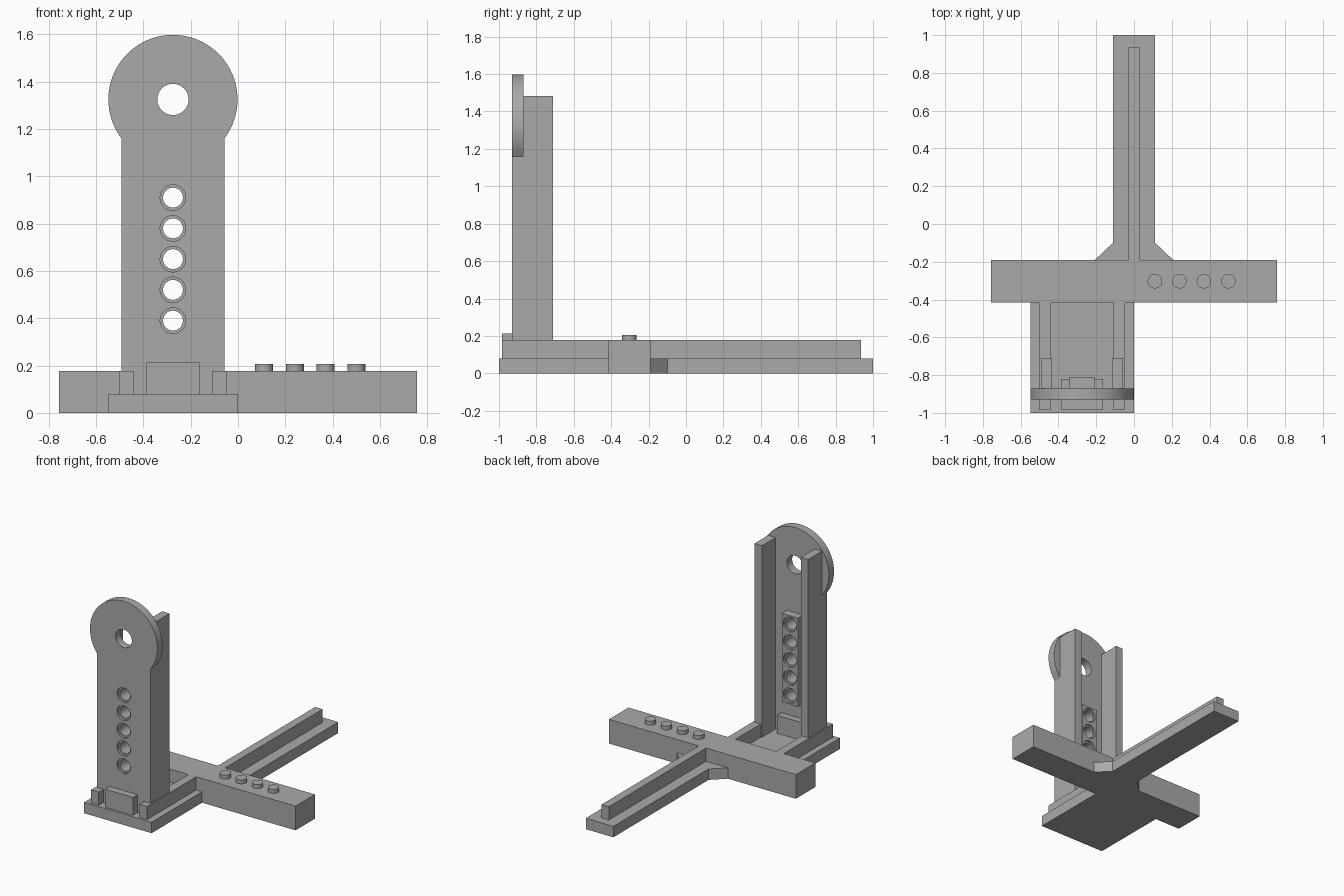
import bpy, bmesh
from math import sin, cos, acos, pi
from mathutils import Vector, Matrix

cube = bpy.data.objects.get("Cube")
if cube:
    bpy.data.objects.remove(cube, do_unlink=True)

grey = bpy.data.materials.new("plain_grey")
grey.use_nodes = True
colour = (0.4, 0.4, 0.4, 1)
grey.diffuse_color = colour
grey.node_tree.nodes["Principled BSDF"].inputs["Base Color"].default_value = colour


def add(name, bm):
    bmesh.ops.recalc_face_normals(bm, faces=bm.faces)
    mesh = bpy.data.meshes.new(name)
    bm.to_mesh(mesh)
    bm.free()
    mesh.materials.append(grey)
    ob = bpy.data.objects.new(name, mesh)
    bpy.context.collection.objects.link(ob)
    return ob


def box(name, x, y, z):
    bm = bmesh.new()
    bmesh.ops.create_cube(bm, size=1)
    for v in bm.verts:
        v.co = [lo + (c + 0.5) * (hi - lo) for c, (lo, hi) in zip(v.co, (x, y, z))]
    return add(name, bm)


def prism(name, points, direction):
    bm = bmesh.new()
    face = bm.faces.new([bm.verts.new(p) for p in points])
    new = bmesh.ops.extrude_face_region(bm, geom=[face], use_keep_orig=True)["geom"]
    verts = [g for g in new if isinstance(g, bmesh.types.BMVert)]
    bmesh.ops.translate(bm, verts=verts, vec=Vector(direction))
    return add(name, bm)


def cylinder(name, centre, radius, depth, axis="Z"):
    bm = bmesh.new()
    turn = Matrix.Rotation(pi / 2, 4, "X") if axis == "Y" else Matrix()
    bmesh.ops.create_cone(bm, cap_ends=True, segments=48, radius1=radius, radius2=radius,
                          depth=depth, matrix=Matrix.Translation(centre) @ turn)
    return add(name, bm)


def select(ob):
    bpy.ops.object.select_all(action="DESELECT")
    ob.select_set(True)
    bpy.context.view_layer.objects.active = ob


def combine(ob, tool, operation):
    mod = ob.modifiers.new("combine", "BOOLEAN")
    mod.operation, mod.solver, mod.object = operation, "EXACT", tool
    select(ob)
    bpy.ops.object.modifier_apply(modifier=mod.name)
    bpy.data.objects.remove(tool, do_unlink=True)


def smooth(ob):
    select(ob)
    bpy.ops.object.shade_smooth_by_angle(angle=0.6)


LOW, HIGH = 0.08, 0.177         # plate and rail heights
BAR = (-0.415, -0.19)           # crossbar depth
MID = -0.275                    # tower centre line
FRONT, BACK = -0.93, -0.87      # panel faces

# Base: front plate, crossbar, long back leg with rib
box("front_plate", (-0.547, 0), (-1, BAR[0]), (0, LOW))
box("crossbar", (-0.757, 0.757), BAR, (0, HIGH))
box("back_leg", (-0.112, 0.112), (BAR[1], 1), (0, LOW))
box("back_leg_rib", (-0.03, 0.03), (BAR[1], 0.935), (LOW, HIGH))
for side, s in (("left", 1), ("right", -1)):
    prism(side + "_gusset",
          [(s * 0.112, BAR[1], 0), (s * 0.207, BAR[1], 0), (s * 0.112, -0.1, 0)], (0, 0, LOW))
    # Rails on the plate and tall tower walls
    rail, wall = MID + s * 0.196, MID + s * 0.188
    box(side + "_rail", (rail - 0.031, rail + 0.031), (-0.983, BAR[0]), (LOW, HIGH))
    box(side + "_tower_wall", (wall - 0.03, wall + 0.03), (BACK, -0.71), (LOW, 1.483))
box("centre_block", (MID - 0.112, MID + 0.112), (-0.983, -0.82), (LOW, 0.212))

# Studs on the crossbar
for i in range(4):
    smooth(cylinder(f"stud_{i + 1}", (0.11 + 0.13 * i, -0.303, HIGH + 0.0145), 0.038, 0.029))

# Tower panel with round head
half, radius, head_z = 0.218, 0.273, 1.325
sweep = 1.5 * pi - acos(half / radius)   # half the arc, measured from the top
sweep -= pi / 2 - 0 if sweep > pi else 0
sweep = pi / 2 + acos(half / radius)
outline = [(MID - half, FRONT, LOW), (MID + half, FRONT, LOW)]
for i in range(65):
    a = sweep * (1 - i / 32)
    outline.append((MID + radius * sin(a), FRONT, head_z + radius * cos(a)))
panel = prism("tower_panel", outline, (0, BACK - FRONT, 0))

# Thick strip behind the panel, then the pin holes with wider mouths
strip = box("hole_strip", (MID - 0.066, MID + 0.066), (-0.9, -0.81), (0.325, 0.975))
combine(panel, strip, "UNION")
combine(panel, cylinder("cutter", (MID, -0.9, head_z), 0.066, 0.3, "Y"), "DIFFERENCE")
for i in range(5):
    z = 0.39 + 0.13 * i
    for y, r, depth in ((-0.87, 0.042, 0.3), (FRONT, 0.054, 0.03), (-0.81, 0.054, 0.03)):
        combine(panel, cylinder("cutter", (MID, y, z), r, depth, "Y"), "DIFFERENCE")
smooth(panel)
